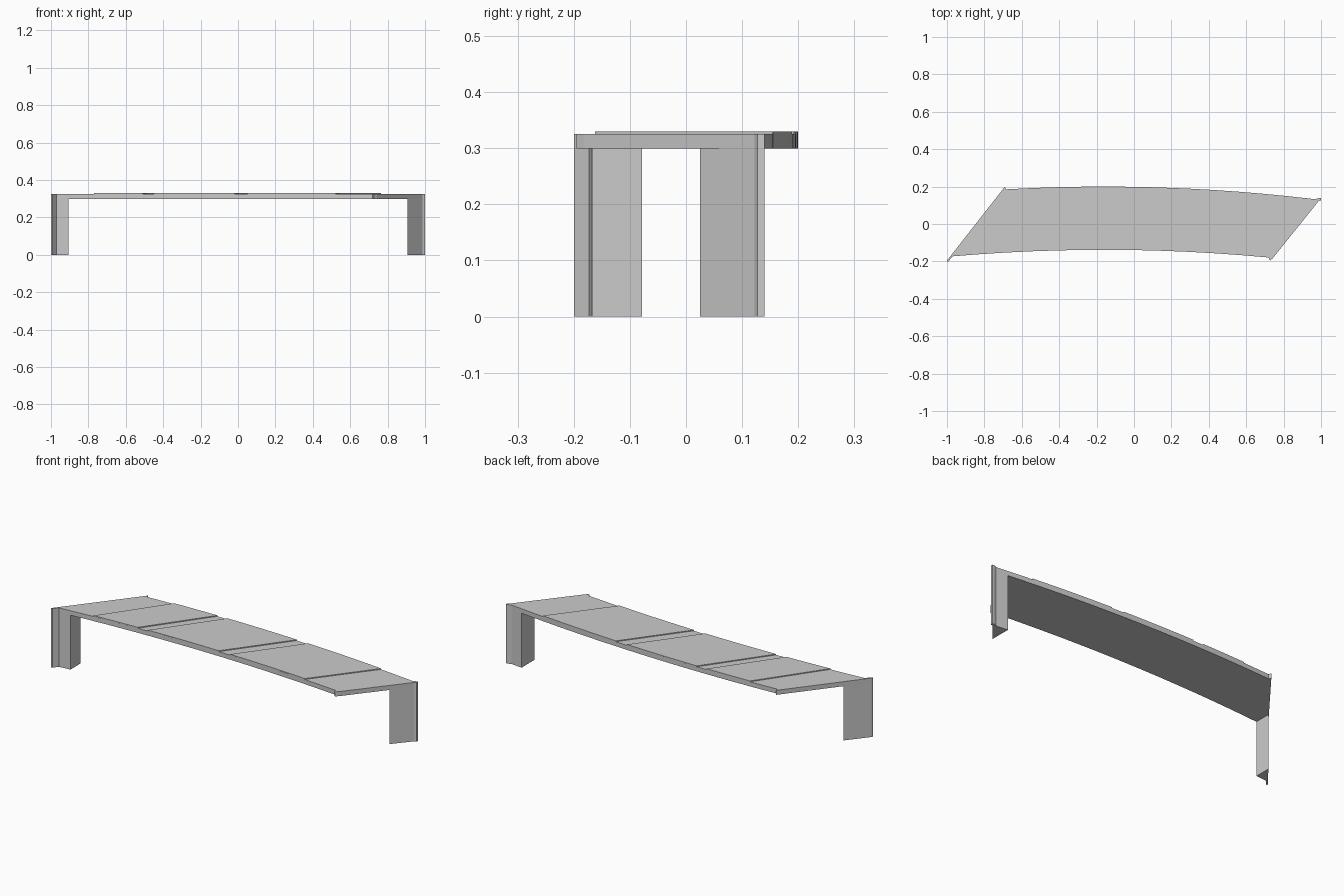
import bpy, bmesh

if "Cube" in bpy.data.objects:
    bpy.data.objects.remove(bpy.data.objects["Cube"])

FRONT, BACK = -0.138, 0.2


def arc(x, c):
    # bowed long edge of the deck
    return (x, c - 0.053 * (x + 0.16) ** 2)


def run(x0, x1, c, n=12):
    return [arc(x0 + (x1 - x0) * i / n, c) for i in range(n + 1)]


def prism(name, outline, z0, z1):
    bm = bmesh.new()
    face = bm.faces.new([bm.verts.new((x, y, z0)) for x, y in outline])
    top = bmesh.ops.extrude_face_region(bm, geom=[face])["geom"]
    for v in top:
        if isinstance(v, bmesh.types.BMVert):
            v.co.z = z1
    bmesh.ops.recalc_face_normals(bm, faces=bm.faces[:])
    mesh = bpy.data.meshes.new(name)
    bm.to_mesh(mesh)
    bm.free()
    obj = bpy.data.objects.new(name, mesh)
    bpy.context.collection.objects.link(obj)
    return obj


# Corner lips where the slanted ends meet the bowed edges
left_lip = [(-0.997, -0.192), (-1.0, -0.2), (-0.992, -0.2)]
right_lip = [(0.987, 0.122), (1.0, 0.127), (1.0, 0.14), (0.99, 0.14)]
front_right_lip = [(0.722, -0.19), (0.728, -0.195), (0.742, -0.183)]
back_left_lip = [(-0.687, 0.19), (-0.69, 0.2), (-0.698, 0.19)]

# Deck slab
prism("deck", left_lip + run(-0.97, 0.72, FRONT) + front_right_lip + right_lip
      + run(0.97, -0.685, BACK) + back_left_lip, 0.30, 0.325)

# Raised panels with slanted gaps between them
for i, (x0, x1) in enumerate([(-0.77, -0.51), (-0.45, -0.02), (0.05, 0.52)]):
    prism(f"top_panel_{i + 1}", run(x0, x1, FRONT, 4)
          + run(x1 + 0.245, x0 + 0.245, BACK, 4), 0.30, 0.33)

# Wedge legs under the two acute corners
prism("left_leg", left_lip + run(-0.97, -0.905, FRONT, 2)
      + [(-0.905, -0.078)], 0, 0.30)
prism("right_leg", [(0.905, 0.025)] + right_lip
      + run(0.97, 0.905, BACK, 2), 0, 0.30)
